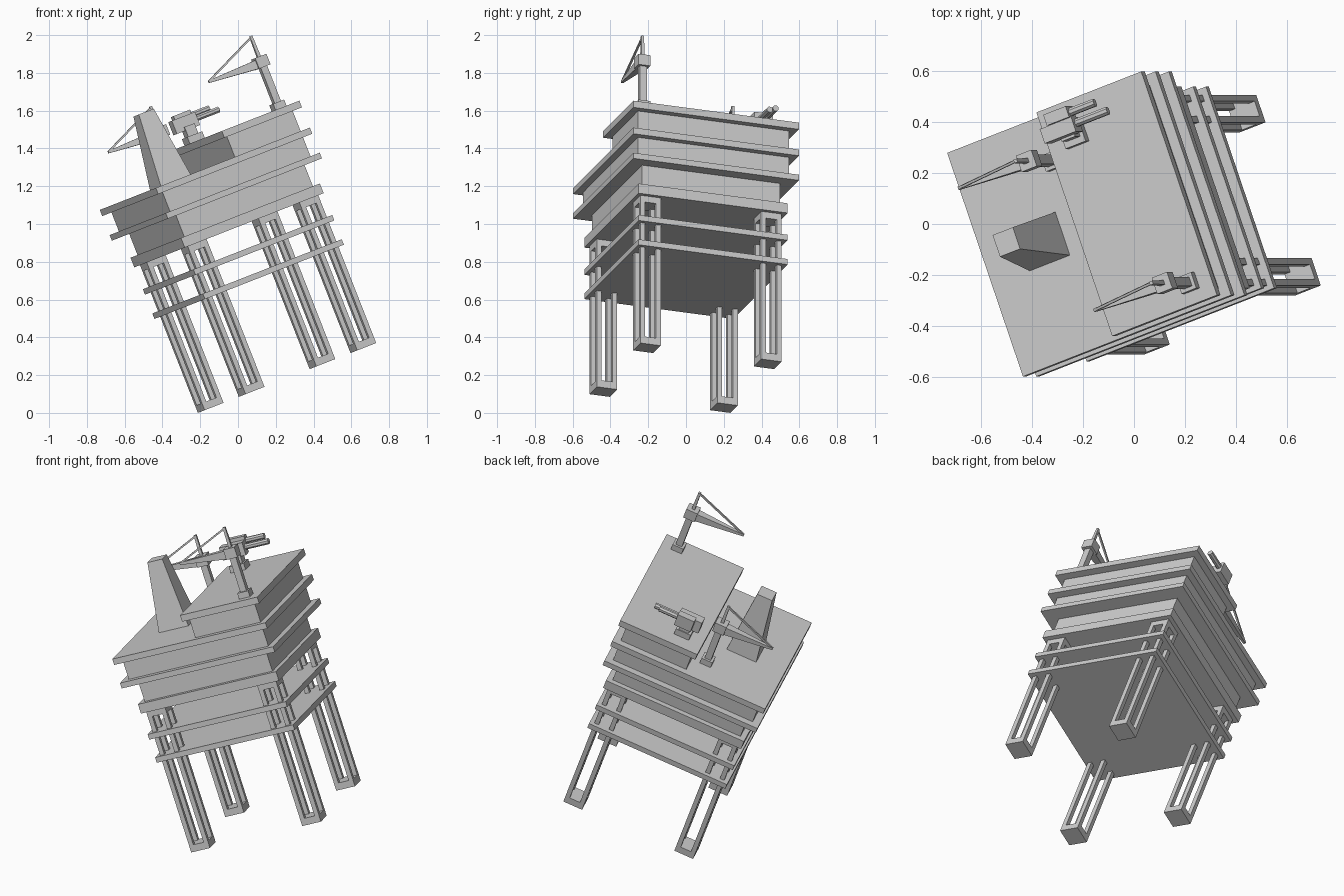
import bpy, bmesh, math
from mathutils import Matrix, Vector

if "Cube" in bpy.data.objects:
    bpy.data.objects.remove(bpy.data.objects["Cube"])

# Whole rig leans: turn about z, then tip about y
TILT = Matrix.Rotation(math.radians(-21.4), 3, 'Y') @ Matrix.Rotation(math.radians(20), 3, 'Z')
CX, CY = 0.293, -0.105          # rig axis in its own upright frame

grey = bpy.data.materials.new("light_grey")
grey.diffuse_color = (0.6, 0.6, 0.6, 1)
grey.use_nodes = True
grey.node_tree.nodes["Principled BSDF"].inputs["Base Color"].default_value = grey.diffuse_color
parts = []


def finish(name, bm):
    bmesh.ops.recalc_face_normals(bm, faces=bm.faces)
    bm.transform(TILT.to_4x4())
    me = bpy.data.meshes.new(name)
    bm.to_mesh(me)
    bm.free()
    me.materials.append(grey)
    ob = bpy.data.objects.new(name, me)
    bpy.context.collection.objects.link(ob)
    parts.append(ob)


def add_box(bm, x0, x1, y0, y1, z0, z1):
    m = Matrix.Translation(((x0 + x1) / 2, (y0 + y1) / 2, (z0 + z1) / 2))
    bmesh.ops.create_cube(bm, size=1, matrix=m @ Matrix.Diagonal((x1 - x0, y1 - y0, z1 - z0, 1)))


def add_block(bm, x, y, half, z0, z1):
    add_box(bm, x - half, x + half, y - half, y + half, z0, z1)


def add_bar(bm, p, q, r0, r1, sides=4):
    p, q = Vector(p), Vector(q)
    d = q - p
    rot = d.to_track_quat('Z', 'Y').to_matrix().to_4x4()
    m = Matrix.Translation((p + q) / 2) @ rot @ Matrix.Rotation(math.pi / sides, 4, 'Z')
    bmesh.ops.create_cone(bm, cap_ends=True, segments=sides, radius1=r0, radius2=r1,
                          depth=d.length, matrix=m)


def block(name, x, y, half, z0, z1):
    bm = bmesh.new()
    add_block(bm, x, y, half, z0, z1)
    finish(name, bm)


# Square floors and the set-back walls between them
for name, half, z0, z1 in (
        ("lower_brace_plate", 0.42, 0.632, 0.663),
        ("upper_brace_plate", 0.42, 0.77, 0.801),
        ("hull_base", 0.42, 0.925, 0.98),
        ("hull_wall", 0.389, 0.98, 1.10),
        ("middle_deck", 0.466, 1.10, 1.132),
        ("middle_wall", 0.425, 1.132, 1.24),
        ("main_deck", 0.466, 1.24, 1.275)):
    block(name, CX, CY, half, z0, z1)

# Half-width upper module
for name, x0, half, z0, z1 in (("upper_wall", 0.32, 0.425, 1.275, 1.39),
                               ("upper_deck", 0.29, 0.466, 1.39, 1.428)):
    bm = bmesh.new()
    add_box(bm, x0, CX + half, CY - half, CY + half, z0, z1)
    finish(name, bm)

# Open-frame legs: four posts with end blocks
for sx in (-1, 1):
    for sy in (-1, 1):
        bm = bmesh.new()
        lx, ly = CX + sx * 0.338, CY - 0.003 + sy * 0.34
        add_block(bm, lx, ly, 0.057, 0.085, 0.125)
        add_block(bm, lx, ly, 0.057, 0.89, 0.925)
        for px in (-1, 1):
            for py in (-1, 1):
                add_block(bm, lx + px * 0.044, ly + py * 0.044, 0.013, 0.125, 0.89)
        finish("leg", bm)

# Tapered flare tower
bm = bmesh.new()
add_block(bm, 0.085, -0.102, 0.09, 1.275, 1.67)
for v in bm.verts:
    if v.co.z > 1.5:
        v.co.x = 0.087 + (v.co.x - 0.085) * 0.5
        v.co.y = -0.105 + (v.co.y + 0.102) * 0.5
finish("flare_tower", bm)


# Cranes: base, post, cab, mast, tapered boom and stay
def crane(x, y, z):
    block("crane_base", x, y, 0.033, z, z + 0.035)
    block("crane_post", x, y, 0.019, z + 0.035, z + 0.235)
    block("crane_cab", x, y, 0.034, z + 0.235, z + 0.295)
    bm = bmesh.new()
    add_bar(bm, (x, y, z + 0.295), (x, y, z + 0.412), 0.013, 0.010)
    finish("crane_mast", bm)
    bm = bmesh.new()
    add_bar(bm, (x - 0.034, y, z + 0.26), (x - 0.315, y, z + 0.268), 0.034, 0.009)
    finish("crane_boom", bm)
    bm = bmesh.new()
    add_bar(bm, (x, y, z + 0.405), (x - 0.312, y, z + 0.270), 0.007, 0.007)
    finish("crane_stay", bm)


crane(0.667, -0.487, 1.428)
crane(0.238, 0.178, 1.275)

# Twin-pipe machine on the upper deck
block("machine_base", 0.415, 0.225, 0.045, 1.428, 1.465)
block("machine_pillar", 0.415, 0.235, 0.03, 1.465, 1.52)
bm = bmesh.new()
add_box(bm, 0.335, 0.475, 0.215, 0.275, 1.50, 1.575)
add_box(bm, 0.375, 0.475, 0.275, 0.32, 1.52, 1.595)
finish("machine_body", bm)
bm = bmesh.new()
add_bar(bm, (0.46, 0.25, 1.54), (0.617, 0.25, 1.54), 0.017, 0.017, 8)
add_bar(bm, (0.46, 0.295, 1.565), (0.585, 0.295, 1.565), 0.017, 0.017, 8)
finish("machine_pipes", bm)

# Stand on the ground, centred
pts = [v.co for ob in parts for v in ob.data.vertices]
lo = [min(p[i] for p in pts) for i in range(3)]
hi = [max(p[i] for p in pts) for i in range(3)]
shift = Matrix.Translation((-(lo[0] + hi[0]) / 2, -(lo[1] + hi[1]) / 2, -lo[2]))
for ob in parts:
    ob.data.transform(shift)
